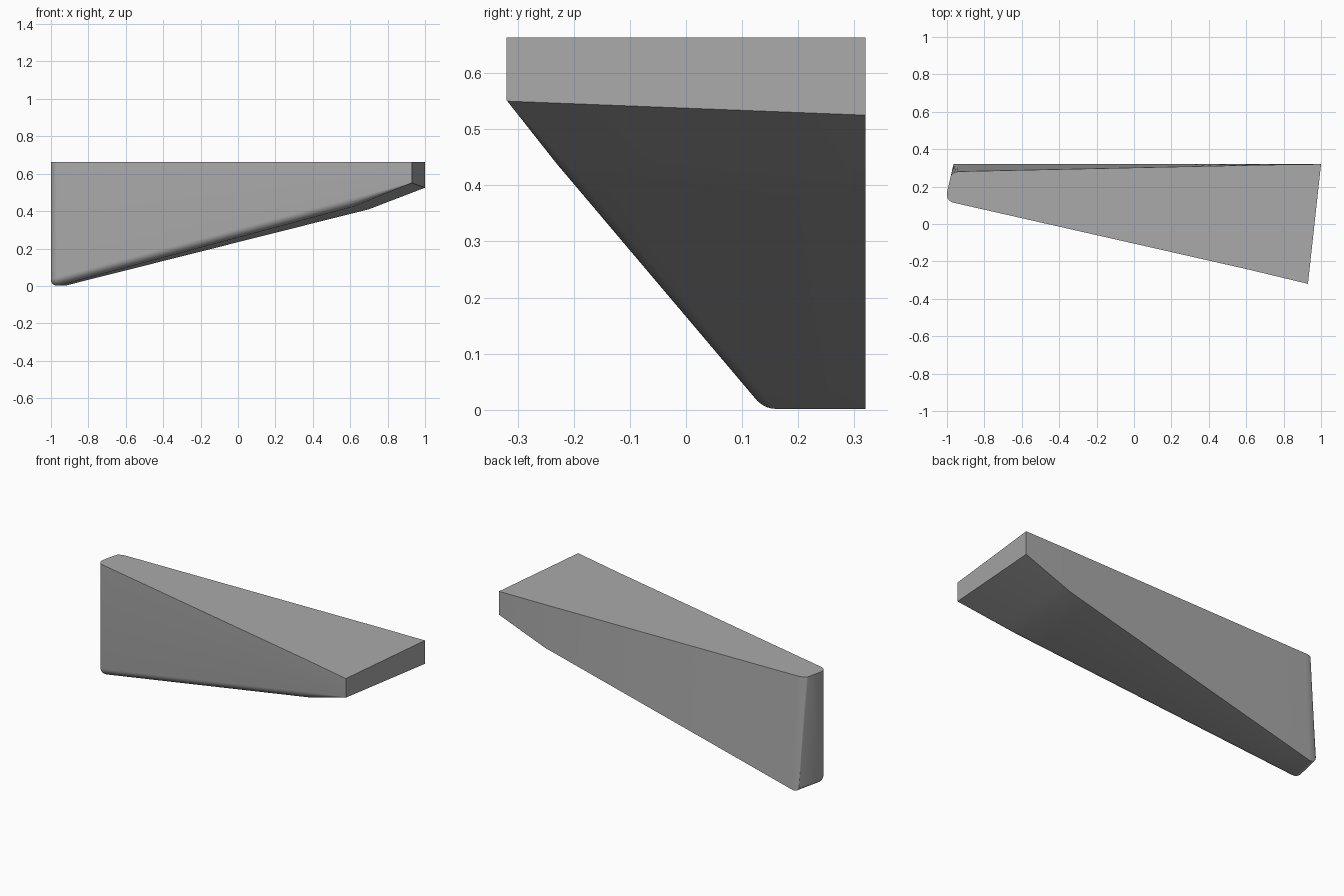
import bpy
import bmesh
from math import sin, cos, pi
from mathutils import Vector

if "Cube" in bpy.data.objects:
    bpy.data.objects.remove(bpy.data.objects["Cube"], do_unlink=True)

TOP = 0.663
UP = Vector((0, 0, 1))
ARC = 8        # fillet segments
ROUND = 0.045  # fillet radius

# Key sections: lower front corner, lower back corner, top back y, fillet radius
DEEP = (Vector((-1.01, 0.124, -0.009)), Vector((-0.965, 0.32, -0.009)), 0.28, ROUND)
BEND = (Vector((0.61, -0.243, 0.425)), Vector((0.70, 0.32, 0.41)), 0.316, ROUND)
THIN = (Vector((0.93, -0.32, 0.55)), Vector((1.0, 0.32, 0.525)), 0.32, 0.003)


def blend(a, b, t):
    return tuple(p + (q - p) * t for p, q in zip(a, b))


def section(key, inset=0.0):
    """Closed outline with a rounded lower front corner."""
    front, back, top_y, radius = key
    across = (back - front).normalized()
    radius = max(radius - inset, 0.002)
    corner = front + (across + UP) * inset
    centre = corner + (across + UP) * radius
    points = [Vector((corner.x, corner.y, TOP))]
    for i in range(ARC + 1):
        a = pi / 2 * i / ARC
        points.append(centre - across * radius * cos(a) - UP * radius * sin(a))
    points.append(back + UP * inset)
    t = (top_y - front.y) / (back.y - front.y)
    top_back = front.lerp(back, t) - across * inset * 0.5
    points.append(Vector((top_back.x, top_back.y, TOP)))
    return points


# Rounded deep end, then the long slope, then the steeper tip
sections = []
length = BEND[0].x - DEEP[0].x
for i in range(ARC):
    a = pi / 2 * i / ARC
    key = blend(DEEP, BEND, ROUND * (1 - sin(pi / 2 - a)) / length)
    sections.append(section(key, ROUND * (1 - sin(a))))
start = ROUND / length
for i in range(12):
    sections.append(section(blend(DEEP, BEND, start + (1 - start) * i / 12)))
for i in range(7):
    sections.append(section(blend(BEND, THIN, i / 6)))

bm = bmesh.new()
rings = [[bm.verts.new(p) for p in s] for s in sections]
for r, s in zip(rings, rings[1:]):
    for i in range(len(r)):
        j = (i + 1) % len(r)
        bm.faces.new((r[i], r[j], s[j], s[i]))
bm.faces.new(rings[0])
bm.faces.new(rings[-1])
bmesh.ops.recalc_face_normals(bm, faces=bm.faces)
mesh = bpy.data.meshes.new("tapered_wedge")
bm.to_mesh(mesh)
bm.free()

# Plain grey
grey = bpy.data.materials.new("plain_grey")
grey.use_nodes = True
colour = (0.4, 0.4, 0.4, 1)
grey.diffuse_color = colour
grey.node_tree.nodes["Principled BSDF"].inputs["Base Color"].default_value = colour
mesh.materials.append(grey)

wedge = bpy.data.objects.new("tapered_wedge", mesh)
bpy.context.collection.objects.link(wedge)
bpy.ops.object.select_all(action="DESELECT")
wedge.select_set(True)
bpy.context.view_layer.objects.active = wedge
bpy.ops.object.shade_smooth_by_angle(angle=pi / 6)
